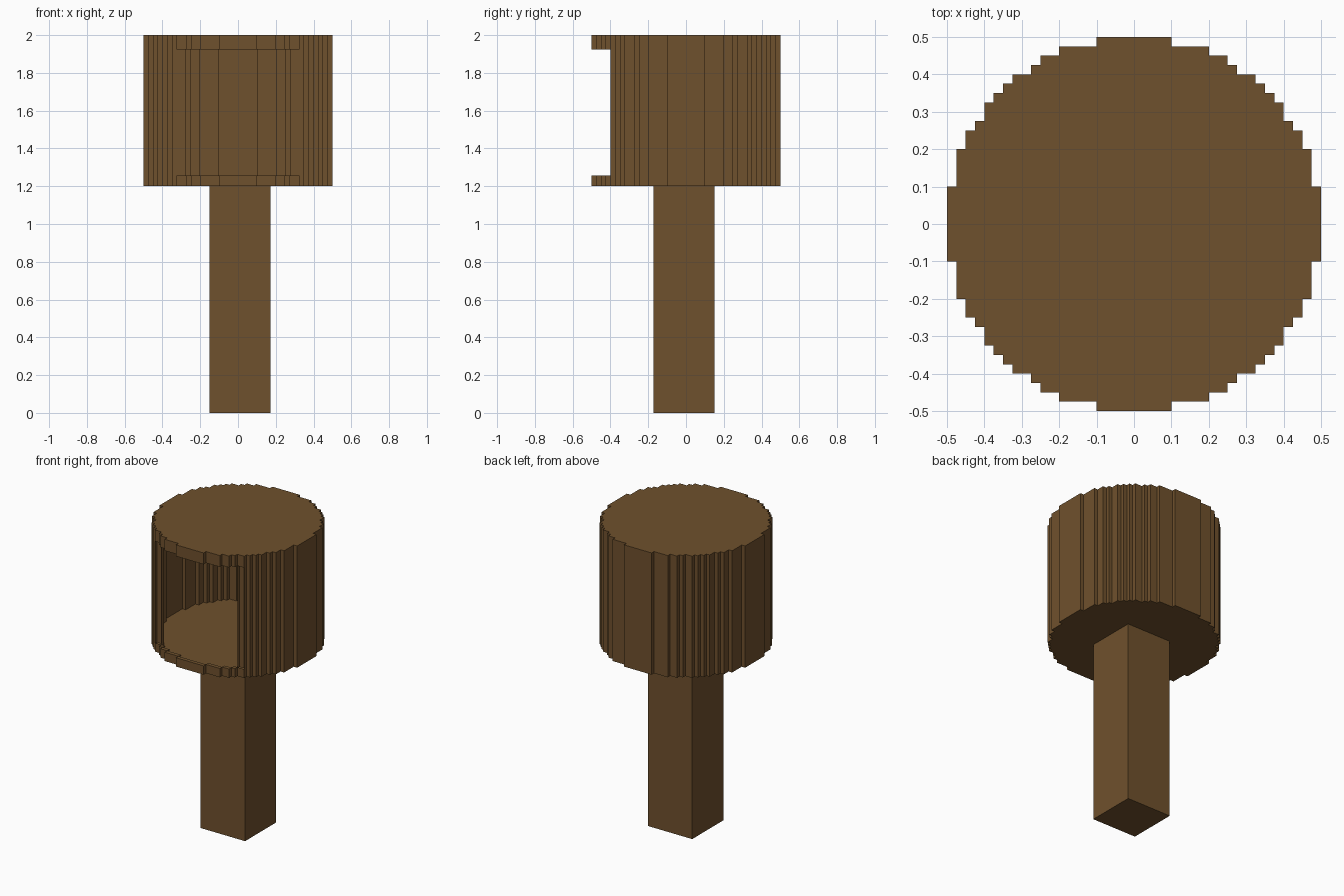
import bpy

if "Cube" in bpy.data.objects:
    bpy.data.objects.remove(bpy.data.objects["Cube"])

wood = bpy.data.materials.new("brown wood")
wood.diffuse_color = (0.159, 0.082, 0.026, 1)
wood.use_nodes = True
wood.node_tree.nodes["Principled BSDF"].inputs["Base Color"].default_value = wood.diffuse_color


def make_object(name, verts, faces):
    mesh = bpy.data.meshes.new(name)
    mesh.from_pydata(verts, [], faces)
    mesh.materials.append(wood)
    obj = bpy.data.objects.new(name, mesh)
    bpy.context.collection.objects.link(obj)
    return obj


def stepped_ring(corners):
    """Counter-clockwise stair-step outline from one quadrant's outer corners."""
    quad = []
    for i, (x, y) in enumerate(corners):
        if i:
            quad.append((x, corners[i - 1][1]))   # inside corner
            quad[-1] = (corners[i][0], corners[i - 1][1])
        quad.append((x, y))
    ring = []
    for _ in range(4):
        ring += quad
        quad = [(-y, x) for x, y in quad]
    return ring


# Stair-step half profiles of the drum, outside and inside
half_out = [(.5, .1), (.475, .2), (.45, .25), (.425, .275), (.4, .325), (.375, .35)]
half_in = [(.475, .1), (.45, .2), (.425, .25), (.4, .275), (.375, .325)]
mirror = lambda pts: [(y, x) for x, y in reversed(pts)]
outer = stepped_ring(half_out + mirror(half_out))
inner = stepped_ring(half_in + [(.35, .35)] + mirror(half_in))

Z0, Z1 = 1.2, 2.0            # drum bottom and top
FLOOR, CEIL = 1.25, 1.95     # cavity
SILL, HEAD = 1.258, 1.925    # front opening
WALL = 0.025
verts, faces = [], []


def face(pts, flip=False):
    start = len(verts)
    verts.extend(pts)
    idx = list(range(start, len(verts)))
    faces.append(idx[::-1] if flip else idx)


def walls(ring, low, high, flip):
    """Vertical faces along the ring, left open in the front window."""
    for a, b in zip(ring, ring[1:] + ring[:1]):
        is_open = (a[1] + b[1]) / 2 < -0.395
        spans = [(low, SILL), (HEAD, high)] if is_open else [(low, high)]
        for s, t in spans:
            face([(*a, s), (*b, s), (*b, t), (*a, t)], flip)


# Drum: outer wall, cavity wall, caps, floor and ceiling
walls(outer, Z0, Z1, False)
walls(inner, FLOOR, CEIL, True)
face([(*p, Z0) for p in outer], True)
face([(*p, Z1) for p in outer])
face([(*p, FLOOR) for p in inner])
face([(*p, CEIL) for p in inner], True)

# Sill and head surfaces of the front opening
for a, b in zip(outer, outer[1:] + outer[:1]):
    if a[1] == b[1] and a[1] < -0.41:
        y = a[1]
        for z, flip in ((SILL, False), (HEAD, True)):
            face([(a[0], y, z), (b[0], y, z), (b[0], y + WALL, z), (a[0], y + WALL, z)], flip)
make_object("hollow_drum", verts, faces)

# Post, set slightly off centre
x0, x1, y0, y1 = -0.151, 0.172, -0.172, 0.151
base = [(x0, y0), (x1, y0), (x1, y1), (x0, y1)]
make_object("post", [(*p, z) for z in (0, Z0) for p in base],
            [(3, 2, 1, 0), (4, 5, 6, 7)]
            + [(i, (i + 1) % 4, (i + 1) % 4 + 4, i + 4) for i in range(4)])
